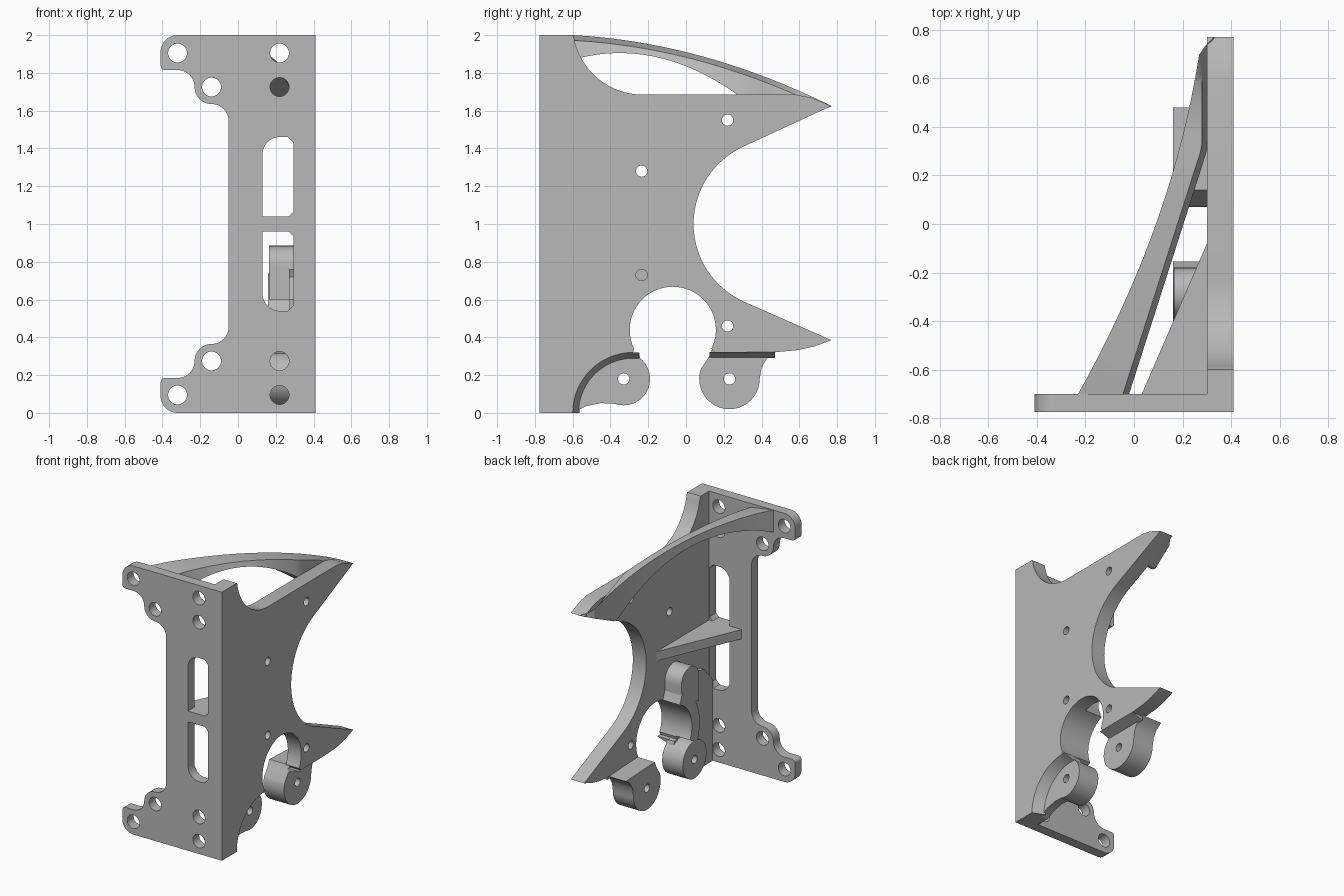
import bpy, bmesh
from math import sin, cos, radians
from mathutils import Matrix

cube = bpy.data.objects.get("Cube")
if cube:
    bpy.data.objects.remove(cube, do_unlink=True)

grey = bpy.data.materials.new("plain grey")
grey.use_nodes = True
colour = (0.48, 0.48, 0.48, 1)
grey.diffuse_color = colour
grey.node_tree.nodes["Principled BSDF"].inputs["Base Color"].default_value = colour

# Plane mappings: profile coordinates (u, v) and extrusion depth to world space
AXES = {
    "x": Matrix(((0, 0, 1), (1, 0, 0), (0, 1, 0))),
    "y": Matrix(((1, 0, 0), (0, 0, 1), (0, 1, 0))),
    "z": Matrix.Identity(3),
}


def arc(cx, cy, r, a, b, n=16):
    """Points on an arc from angle a to angle b in degrees."""
    angles = [radians(a + (b - a) * i / n) for i in range(n + 1)]
    return [(cx + r * cos(t), cy + r * sin(t)) for t in angles]


def ring(cx, cy, r):
    return arc(cx, cy, r, 0, 360, 32)[:-1]


def finish(obj):
    obj.data.materials.clear()
    obj.data.materials.append(grey)
    bm = bmesh.new()
    bm.from_mesh(obj.data)
    bmesh.ops.remove_doubles(bm, verts=bm.verts, dist=1e-5)
    bmesh.ops.recalc_face_normals(bm, faces=bm.faces)
    bm.to_mesh(obj.data)
    bm.free()
    bpy.ops.object.select_all(action='DESELECT')
    obj.select_set(True)
    bpy.context.view_layer.objects.active = obj
    bpy.ops.object.shade_smooth_by_angle(angle=radians(25))


def plate(name, axis, low, high, outline, holes=()):
    """Extrude a filled outline with holes between two depths."""
    curve = bpy.data.curves.new(name, 'CURVE')
    curve.dimensions = '2D'
    curve.fill_mode = 'BOTH'
    curve.extrude = (high - low) / 2
    for loop in [outline, *holes]:
        spline = curve.splines.new('POLY')
        spline.points.add(len(loop) - 1)
        for point, (u, v) in zip(spline.points, loop):
            point.co = (u, v, 0, 1)
        spline.use_cyclic_u = True
    obj = bpy.data.objects.new(name, curve)
    bpy.context.collection.objects.link(obj)
    bpy.ops.object.select_all(action='DESELECT')
    obj.select_set(True)
    bpy.context.view_layer.objects.active = obj
    bpy.ops.object.convert(target='MESH')
    obj = bpy.context.object
    shift = Matrix.Translation((0, 0, (low + high) / 2))
    obj.data.transform(AXES[axis].to_4x4() @ shift)
    finish(obj)


def loft(name, sections):
    """Skin a row of matching cross-sections and cap the ends."""
    bm = bmesh.new()
    rows = [[bm.verts.new(p) for p in s] for s in sections]
    n = len(rows[0])
    for a, b in zip(rows, rows[1:]):
        for i in range(n):
            j = (i + 1) % n
            bm.faces.new((a[i], a[j], b[j], b[i]))
    bm.faces.new(rows[0])
    bm.faces.new(rows[-1])
    mesh = bpy.data.meshes.new(name)
    bm.to_mesh(mesh)
    bm.free()
    obj = bpy.data.objects.new(name, mesh)
    bpy.context.collection.objects.link(obj)
    finish(obj)


def flip(points):
    """Mirror a profile about mid height."""
    return [(u, 2 - v) for u, v in reversed(points)]


# Front mounting plate with eared edge, bolt holes and two slots
ear = (arc(-0.32, 0.09, 0.09, 270, 180) + arc(-0.385, 0.16, 0.025, 180, 90, 6)
       + arc(-0.32, 0.275, 0.09, 270, 360) + arc(-0.14, 0.275, 0.09, 180, 90)
       + arc(-0.14, 0.455, 0.09, 270, 360))
bolts = [ring(x, z, 0.05) for x, z in
         ((-0.32, 0.095), (-0.14, 0.275), (0.22, 0.095), (0.22, 0.275))]
slot = [(0.13, 1.04), (0.27, 1.04), (0.295, 1.065), (0.295, 1.43),
        (0.265, 1.46)] + arc(0.22, 1.37, 0.09, 90, 180)
plate("front_plate", "y", -0.775, -0.7,
      [(0.41, 0)] + ear + flip(ear) + [(0.41, 2)],
      bolts + [flip(b) for b in bolts] + [slot, flip(slot)])

# Side plate with horned back edge and round notch
side = ([(-0.775, 0), (-0.775, 2), (-0.6, 2)]
        + arc(-0.23, 2.055, 0.37, 190, 270)
        + [(0.58, 1.685), (0.66, 1.67), (0.77, 1.625)]
        + arc(0.49, 1, 0.45, 114, 246, 32)
        + [(0.77, 0.385), (0.68, 0.352), (0.59, 0.332), (0.48, 0.322), (0.15, 0.32)]
        + arc(-0.07, 0.44, 0.228, -26, 206, 40)
        + arc(-0.28, 0, 0.32, 90, 180))
plate("side_plate", "x", 0.3, 0.41, side,
      [ring(y, z, 0.03) for y, z in
       ((-0.235, 1.28), (0.22, 1.55), (0.22, 0.46), (-0.235, 0.73))])


# Curved top brace from the front plate to the upper horn
def brace_section(y):
    t = max(0, (y + 0.6) / 1.37)
    top = 2 - 0.375 * (0.195 * t + 0.805 * t * t)
    s = min(1, (y + 0.7) / 1.41)
    outer = -0.23 + 0.5 * (1.576 * s - 0.576 * s * s) + max(0, y - 0.71)
    inner = max(min(0.28, -0.045 + 0.32 * (y + 0.7)), outer + 0.01)
    horn = 1.625 + (y - 0.77) * 0.445
    low = min(top - 0.002, max(1.905 - 0.57 * (y + 0.35) ** 2, horn))
    edge = max(low + 0.001, top - 0.028)
    return [(outer, y, top), (inner, y, edge), (inner + 0.025, y, low), (outer, y, low)]


loft("top_brace", [brace_section(-0.705 + 1.475 * i / 40) for i in range(41)])

# Triangular middle shelf
plate("middle_shelf", "z", 0.97, 1.04, [(0.03, -0.705), (0.305, -0.705), (0.305, -0.07)])

# Inner reinforcing pad beside the notch
pad = ([(-0.705, 0), (-0.705, 0.6), (-0.6, 0.72), (-0.4, 0.76), (-0.2, 0.72)]
       + arc(-0.07, 0.44, 0.228, 120, 206) + arc(-0.28, 0, 0.32, 90, 180))
plate("inner_pad", "x", 0.27, 0.302, pad)

# Front roller boss with its web
plate("front_boss", "x", 0.16, 0.33, ring(-0.33, 0.18, 0.14), [ring(-0.33, 0.18, 0.03)])
web = ([(-0.6, 0), (-0.53, 0.035), (-0.45, 0.052), (-0.38, 0.048)]
       + arc(-0.33, 0.18, 0.139, 250, 50) + [(-0.25, 0.315)]
       + arc(-0.28, 0, 0.32, 90, 180))
plate("front_boss_web", "x", 0.27, 0.33, web)

# Rear roller boss with its neck
neck = (arc(0.23, 0.18, 0.16, 160, 360, 32)
        + [(0.40, 0.24), (0.43, 0.29), (0.48, 0.325), (0.14, 0.34), (0.12, 0.295)])
plate("rear_boss", "x", 0.16, 0.33, neck, [ring(0.23, 0.18, 0.03)])

# Bevelled ledges where the side plate steps in to the bosses
loft("front_ledge", [[(0.41, *a), (0.32, *a), (0.32, *b)] for a, b in
                     zip(arc(-0.28, 0, 0.32, 84, 180), arc(-0.28, 0, 0.285, 84, 180))])
loft("rear_ledge", [[(0.41, y, 0.322), (0.32, y, 0.322), (0.32, y, 0.29)]
                    for y in (0.125, 0.47)])

# Curved wall along the notch and the rounded pin tab above it
plate("notch_wall", "x", 0.16, 0.302,
      arc(-0.07, 0.44, 0.32, 112, 205) + arc(-0.07, 0.44, 0.228, 205, 112))
plate("pin_tab", "x", 0.165, 0.302,
      arc(-0.285, 0.78, 0.105, 0, 180) + [(-0.39, 0.6), (-0.29, 0.6), (-0.18, 0.68)])
